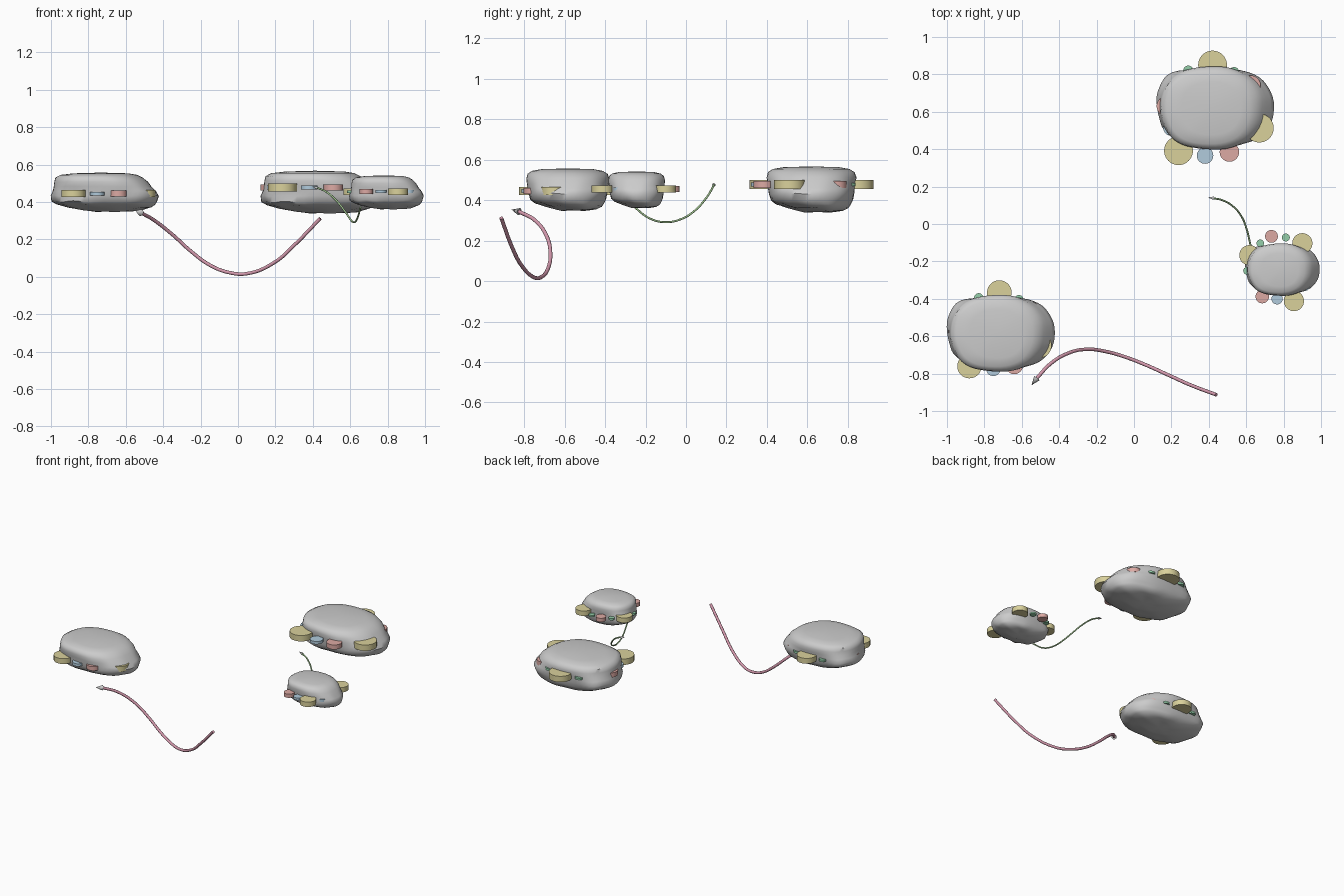
import bpy, bmesh, math
from mathutils import Vector, noise

if "Cube" in bpy.data.objects:
    bpy.data.objects.remove(bpy.data.objects["Cube"])

COLOURS = {"yellow": (.70, .64, .33, 1), "red": (.72, .40, .37, 1),
           "blue": (.44, .60, .72, 1), "green": (.30, .62, .40, 1),
           "pink": (.66, .32, .42, 1), "leaf": (.38, .60, .30, 1)}
MATS = {}
for n, c in COLOURS.items():
    MATS[n] = bpy.data.materials.new(n)
    MATS[n].diffuse_color = c

# disc half-heights by colour
THICK = {"yellow": .021, "red": .016, "blue": .010, "green": .007}


def finish(bm, name, mat=None, angle=35):
    bmesh.ops.recalc_face_normals(bm, faces=bm.faces)
    me = bpy.data.meshes.new(name)
    bm.to_mesh(me)
    bm.free()
    ob = bpy.data.objects.new(name, me)
    bpy.context.collection.objects.link(ob)
    if mat:
        me.materials.append(MATS[mat])
    bpy.ops.object.select_all(action='DESELECT')
    ob.select_set(True)
    bpy.context.view_layer.objects.active = ob
    bpy.ops.object.shade_smooth_by_angle(angle=math.radians(angle))
    return ob


# rock profile rings: height, x min, x max, y min, y max, ledge strength
RINGS = [(.00, -.20, .45, -.15, .50, .0), (.03, -.40, .66, -.28, .68, .03),
         (.10, -.68, .84, -.52, .82, .05), (.17, -.88, .90, -.80, .87, .08),
         (.25, -.98, .94, -.92, .91, .10), (.40, -1.0, 1.0, -.95, .95, .10),
         (.52, -.97, .95, -.97, .96, .07), (.64, -.95, .85, -.99, .98, .03),
         (.76, -.93, .78, -1.0, 1.0, .0), (.87, -.91, .68, -.97, .96, .0),
         (.94, -.82, .58, -.87, .84, .0), (.98, -.58, .42, -.65, .62, .0)]
SEG = 56


def rock(name, cx, cy, hx, hy, z0, z1):
    bm = bmesh.new()
    loops = []
    for t, x0, x1, y0, y1, ledge in RINGS:
        loop = []
        for i in range(SEG):
            a = 2 * math.pi * i / SEG
            c, s = math.cos(a), math.sin(a)
            ux = math.copysign(abs(c) ** .86, c)
            uy = math.copysign(abs(s) ** .86, s)
            # weathered corner on the lower back-left
            k = 1 + ledge * math.exp(-((a - 2.35) / .35) ** 2)
            k += .03 * noise.noise(Vector((c * 2, s * 2, t * 3))) * (1.6 - t)
            x = ((x0 + x1) / 2 + (x1 - x0) / 2 * ux * k)
            y = ((y0 + y1) / 2 + (y1 - y0) / 2 * uy * k)
            dz = .05 * noise.noise(Vector((x * 2.5, y * 2.5, 4))) * (1 - t)
            loop.append(bm.verts.new((cx + hx * x, cy + hy * y,
                                      z0 + (z1 - z0) * (t + dz))))
        loops.append(loop)
    for a, b in zip(loops, loops[1:]):
        for i in range(SEG):
            j = (i + 1) % SEG
            bm.faces.new((a[i], a[j], b[j], b[i]))
    # domed caps
    for loop, x, y, z in ((loops[0], .12, .18, z0), (loops[-1], -.08, 0, z1)):
        v = bm.verts.new((cx + hx * x, cy + hy * y, z))
        for i in range(SEG):
            bm.faces.new((loop[i], loop[(i + 1) % SEG], v))
    finish(bm, name, angle=50)


def discs(prefix, z, scale, items):
    for i, (col, x, y, r) in enumerate(items):
        bm = bmesh.new()
        bmesh.ops.create_cone(bm, cap_ends=True, segments=40, radius1=r,
                              radius2=r, depth=2 * THICK[col] * scale)
        ob = finish(bm, f"{prefix}_{col}_disc_{i}", col)
        ob.location = (x, y, z)


# three floating rocks
rock("left_rock", -.71, -.583, .29, .205, .35, .557)
rock("back_rock", .437, .622, .315, .222, .342, .567)
rock("right_rock", .795, -.243, .20, .140, .363, .542)

# coloured discs set into the rock rims
discs("left", .445, .93, [
    ("yellow", -.88, -.76, .065), ("yellow", -.72, -.367, .066),
    ("yellow", -.507, -.65, .066), ("red", -.64, -.757, .046),
    ("red", -.55, -.462, .046), ("red", -.945, -.575, .046),
    ("blue", -.752, -.775, .038), ("blue", -.92, -.68, .038),
    ("green", -.83, -.395, .025), ("green", -.615, -.405, .025)])
discs("back", .477, 1.03, [
    ("yellow", .42, .85, .077), ("yellow", .238, .392, .077),
    ("yellow", .67, .513, .077), ("red", .51, .385, .052),
    ("red", .625, .742, .052), ("red", .173, .63, .052),
    ("blue", .38, .366, .044), ("blue", .20, .515, .044),
    ("green", .29, .82, .027), ("green", .535, .812, .027)])
discs("right", .455, .85, [
    ("yellow", .90, -.103, .054), ("yellow", .855, -.412, .054),
    ("yellow", .617, -.167, .054), ("red", .735, -.066, .034),
    ("red", .686, -.388, .036), ("blue", .765, -.40, .030),
    ("blue", .912, -.328, .030), ("green", .675, -.103, .020),
    ("green", .812, -.072, .021), ("green", .604, -.25, .020)])


def strand(name, pts, r, mat, tip, head_r):
    # smooth tube along the path
    cu = bpy.data.curves.new(name, 'CURVE')
    cu.dimensions = '3D'
    cu.bevel_depth = r
    cu.bevel_resolution = 3
    cu.use_fill_caps = True
    cu.resolution_u = 8
    sp = cu.splines.new('BEZIER')
    sp.bezier_points.add(len(pts) - 1)
    for bp, p in zip(sp.bezier_points, pts):
        bp.co = p
        bp.handle_left_type = bp.handle_right_type = 'AUTO'
    cu.materials.append(MATS[mat])
    ob = bpy.data.objects.new(name, cu)
    bpy.context.collection.objects.link(ob)
    # pointed grey head at the end
    end, tip = Vector(pts[-1]), Vector(tip)
    d = tip - end
    bm = bmesh.new()
    bmesh.ops.create_cone(bm, cap_ends=True, segments=20, radius1=head_r,
                          radius2=0, depth=d.length)
    head = finish(bm, name + "_head")
    head.location = (end + tip) / 2
    head.rotation_mode = 'QUATERNION'
    head.rotation_quaternion = d.to_track_quat('Z', 'Y')


strand("pink_strand", [
    (.44, -.913, .312), (.30, -.86, .168), (.20, -.815, .08),
    (.05, -.748, .017), (-.05, -.71, .023), (-.15, -.682, .062),
    (-.25, -.67, .135), (-.35, -.69, .225), (-.45, -.75, .303),
    (-.52, -.825, .343)], .0095, "pink", (-.548, -.862, .353), .018)
strand("green_strand", [
    (.655, -.26, .37), (.637, -.18, .31), (.62, -.10, .291),
    (.60, -.02, .308), (.575, .04, .345), (.525, .098, .408),
    (.47, .128, .455), (.425, .138, .475)], .005, "leaf", (.395, .142, .483), .009)

for m in bpy.data.materials:
    if m.users and not m.is_grease_pencil:
        m.use_nodes = True
        m.node_tree.nodes["Principled BSDF"].inputs["Base Color"].default_value = m.diffuse_color
